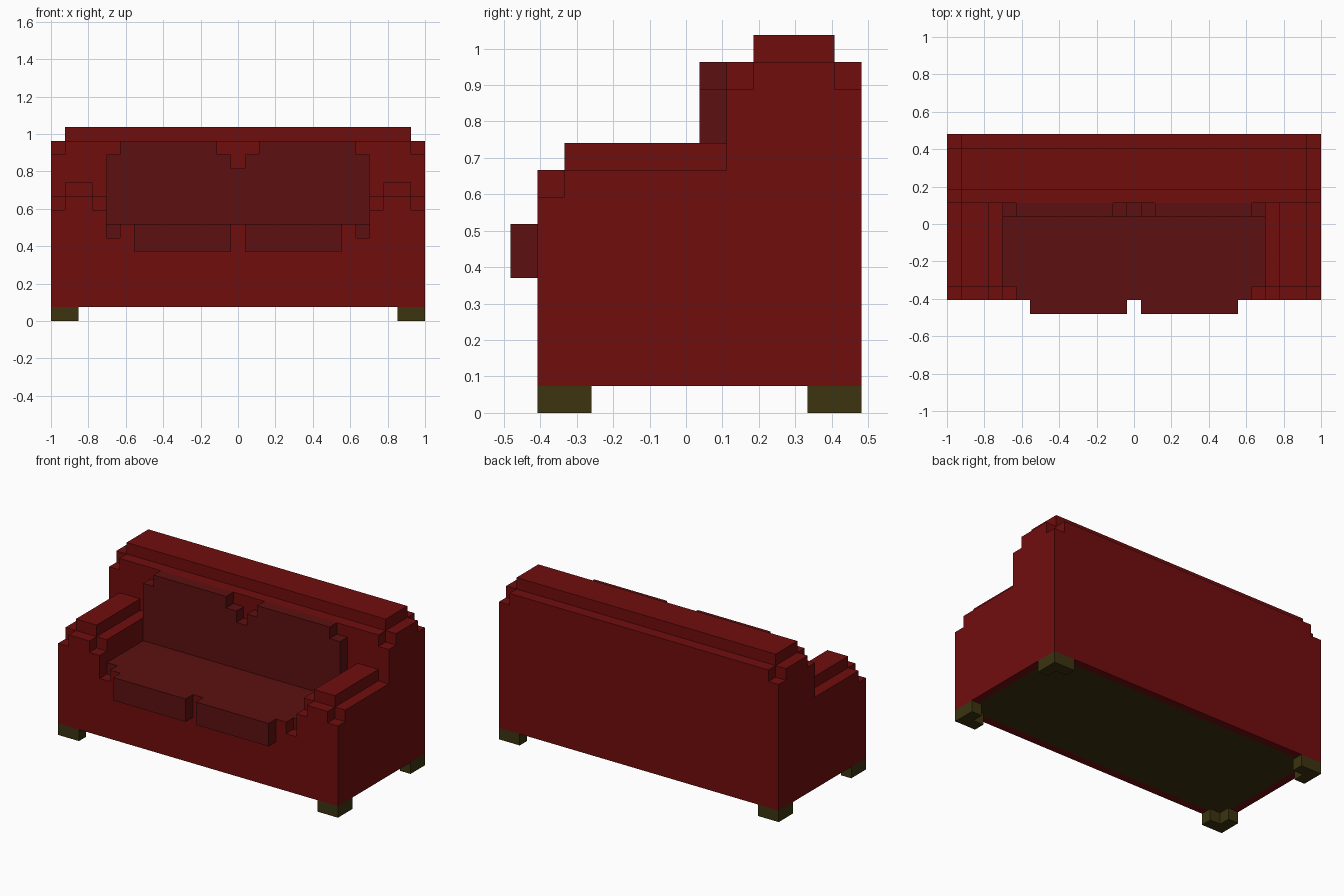
import bpy, bmesh
from mathutils import Vector

if "Cube" in bpy.data.objects:
    bpy.data.objects.remove(bpy.data.objects["Cube"])

U = 2 / 27  # one block of the grid


def material(name, rgb):
    m = bpy.data.materials.new(name)
    m.diffuse_color = (*rgb, 1)
    m.use_nodes = True
    m.node_tree.nodes["Principled BSDF"].inputs["Base Color"].default_value = m.diffuse_color
    return m


RED = material("red fabric", (0.165, 0.004, 0.004))
DARK = material("dark red cushion", (0.108, 0.005, 0.005))
OLIVE = material("olive wood", (0.045, 0.034, 0.005))


def part(name, boxes, mats, mirror=False, rule=None):
    """Boxes are (x0, x1, y0, y1, z0, z1) in blocks from the left front bottom corner."""
    bm = bmesh.new()
    todo = list(boxes)
    if mirror:
        todo += [(27 - b[1], 27 - b[0], *b[2:]) for b in boxes]
    for x0, x1, y0, y1, z0, z1 in todo:
        vs = bmesh.ops.create_cube(bm, size=1)["verts"]
        mid = Vector(((x0 + x1) / 2 - 13.5, (y0 + y1) / 2 - 6.5, (z0 + z1) / 2))
        size = Vector((x1 - x0, y1 - y0, z1 - z0))
        for v in vs:
            v.co = (mid + v.co * size) * U
    bm.normal_update()
    if rule:
        rule(bm)
    me = bpy.data.meshes.new(name)
    bm.to_mesh(me)
    bm.free()
    for m in mats:
        me.materials.append(m)
    ob = bpy.data.objects.new(name, me)
    bpy.context.collection.objects.link(ob)
    return ob


def wooden_underside(bm):
    face = [f for f in bm.faces if f.normal.z < -0.9]
    bmesh.ops.inset_region(bm, faces=face, thickness=U)
    face[0].material_index = 1


def dark_top(bm):
    for f in bm.faces:
        f.material_index = int(f.normal.z > 0.9)


# Base with an inset wooden underside
part("base", [(0, 27, 1, 13, 1, 6)], [RED, OLIVE], rule=wooden_underside)

# L-shaped corner feet
part("feet", [(0, 2, 1, 2, 0, 1), (0, 1, 2, 3, 0, 1),
              (0, 2, 12, 13, 0, 1), (0, 1, 11, 12, 0, 1)], [OLIVE], mirror=True)

# Stepped armrests
part("armrests", [(0, 4, 1, 8, 6, 8),
                  (0, 4, 2, 8, 8, 9), (1, 3, 1, 2, 8, 9),
                  (1, 3, 2, 8, 9, 10)], [RED], mirror=True)

# Backrest with stepped top edges
part("backrest", [(0, 27, 8, 13, 6, 12),
                  (1, 26, 8, 13, 12, 13),
                  (0, 1, 9, 12, 12, 13), (26, 27, 9, 12, 12, 13),
                  (1, 26, 9, 12, 13, 14)], [RED])

# Seat, its front lip and the two overhanging cushion fronts
part("seat", [(4, 23, 2, 8, 6, 7)], [DARK])
part("seat_lip", [(5, 22, 1, 2, 6, 7)], [RED, DARK], rule=dark_top)
part("cushion_fronts", [(6, 13, 0, 1, 5, 7)], [DARK], mirror=True)

# Back cushions with notched corners
part("back_cushions", [(4, 13, 7, 8, 7, 11), (4, 13, 7, 8, 11, 12),
                       (5, 12, 7, 8, 12, 13)], [DARK], mirror=True)
part("back_cushion_seam", [(13, 14, 7, 8, 7, 11)], [DARK])
